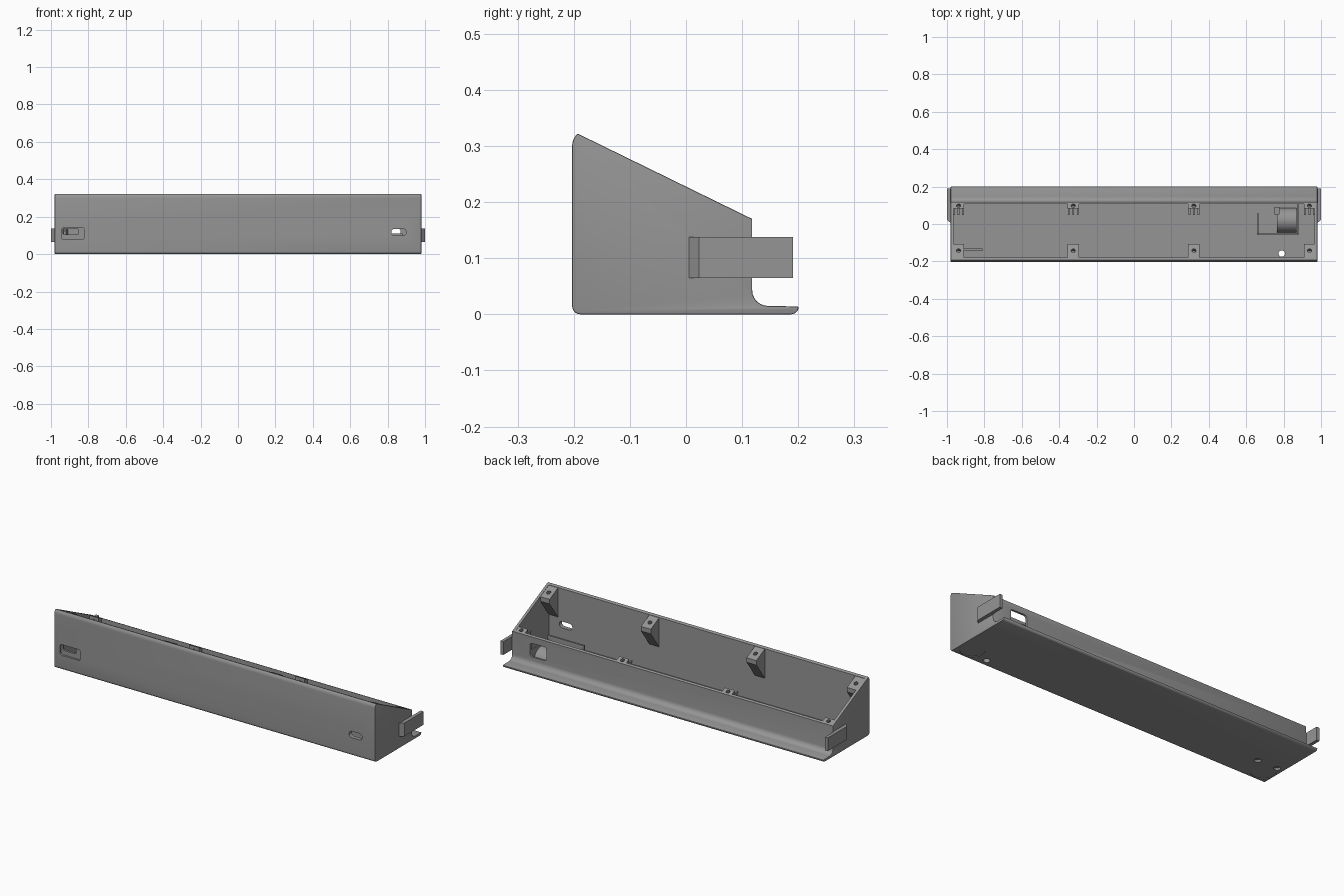
import bpy, bmesh, math
from mathutils import Matrix

if "Cube" in bpy.data.objects:
    bpy.data.objects.remove(bpy.data.objects["Cube"])

grey = bpy.data.materials.new("plain grey")
grey.diffuse_color = (0.30, 0.30, 0.30, 1)
grey.use_nodes = True
grey.node_tree.nodes["Principled BSDF"].inputs["Base Color"].default_value = grey.diffuse_color


def slope(y):
    """Height of the sloping rim at depth y."""
    return 0.17 + (0.118 - y) * 0.489


def finish(bm, name):
    bmesh.ops.recalc_face_normals(bm, faces=bm.faces)
    me = bpy.data.meshes.new(name)
    bm.to_mesh(me)
    bm.free()
    me.materials.append(grey)
    ob = bpy.data.objects.new(name, me)
    bpy.context.collection.objects.link(ob)
    return ob


def prism(name, pts, a, b, axis="x"):
    """Extrude a closed outline from a to b: (y,z) on x, (x,z) on y, (x,y) on z."""
    place = {"x": lambda p, t: (t, p[0], p[1]),
             "y": lambda p, t: (p[0], t, p[1]),
             "z": lambda p, t: (p[0], p[1], t)}[axis]
    bm = bmesh.new()
    lo = [bm.verts.new(place(p, a)) for p in pts]
    hi = [bm.verts.new(place(p, b)) for p in pts]
    bm.faces.new(lo)
    bm.faces.new(hi)
    n = len(pts)
    for i in range(n):
        j = (i + 1) % n
        bm.faces.new((lo[i], lo[j], hi[j], hi[i]))
    return finish(bm, name)


def box(name, x0, x1, y0, y1, z0, z1):
    return prism(name, [(x0, y0), (x1, y0), (x1, y1), (x0, y1)], z0, z1, "z")


def arc(cx, cy, r, a0, a1, n=6):
    return [(cx + r * math.cos(math.radians(a0 + (a1 - a0) * i / n)),
             cy + r * math.sin(math.radians(a0 + (a1 - a0) * i / n))) for i in range(n + 1)]


def rounded(u0, u1, v0, v1, r):
    return (arc(u1 - r, v1 - r, r, 0, 90) + arc(u0 + r, v1 - r, r, 90, 180)
            + arc(u0 + r, v0 + r, r, 180, 270) + arc(u1 - r, v0 + r, r, 270, 360))


def circle(cx, cy, r, n=32):
    return arc(cx, cy, r, 0, 360 - 360 / n, n - 1)


def cut(ob, *cutters):
    bpy.context.view_layer.objects.active = ob
    for c in cutters:
        m = ob.modifiers.new("cut", "BOOLEAN")
        m.operation, m.solver, m.object = "DIFFERENCE", "EXACT", c
        bpy.ops.object.modifier_apply(modifier=m.name)
        bpy.data.objects.remove(c)


# Wedge housing with a rounded back lip
outline = (arc(-0.188, 0.015, 0.015, 180, 270) + arc(0.187, 0.014, 0.014, 270, 360)
           + arc(0.146, 0.043, 0.028, 270, 180)
           + [(0.118, 0.17), (-0.194, slope(-0.194))]
           + arc(-0.173, 0.30, 0.030, 138, 180, 4))
housing = prism("housing", outline, -0.98, 0.98)
m = housing.modifiers.new("end_rounding", "BEVEL")
m.width, m.segments, m.limit_method, m.angle_limit = 0.005, 2, "ANGLE", math.radians(80)
bpy.context.view_layer.objects.active = housing
bpy.ops.object.modifier_apply(modifier=m.name)

# Hollow interior, window, front openings and mounting recesses
cut(housing,
    prism("cavity", [(-0.18, 0.014), (0.107, 0.014), (0.107, 0.4), (-0.18, 0.4)], -0.964, 0.964),
    prism("back_window", rounded(0.77, 0.87, 0.06, 0.135, 0.012), 0.09, 0.13, "y"),
    prism("front_pill", rounded(0.82, 0.90, 0.10, 0.135, 0.0174), -0.25, -0.15, "y"),
    prism("front_pocket", rounded(-0.945, -0.82, 0.08, 0.14, 0.012), -0.25, -0.192, "y"),
    prism("front_slot", rounded(-0.935, -0.855, 0.105, 0.135, 0.004), -0.25, -0.15, "y"),
    prism("left_foot_recess", circle(-0.915, -0.125, 0.062), -0.01, 0.003, "z"),
    prism("right_foot_recess", circle(0.905, -0.125, 0.062), -0.01, 0.003, "z"),
    prism("right_peg_hole", circle(0.79, -0.158, 0.017, 16), -0.01, 0.05, "z"),
    prism("left_hole_a", circle(-0.94, -0.055, 0.017, 16), -0.01, 0.05, "z"),
    prism("left_hole_b", circle(-0.82, -0.055, 0.017, 16), -0.01, 0.05, "z"))


# Screw bosses along both long walls, tapering down into the wall
def boss(name, x0, x1, wall, tip, hole_y, drop):
    top = lambda y: slope(y) - 0.002
    ob = prism(name, [(wall, top(wall)), (tip, top(tip)), (tip, top(tip) - 0.025),
                      (wall, top(wall) - drop)], x0, x1)
    bm = bmesh.new()
    bmesh.ops.create_cone(bm, cap_ends=True, segments=16, radius1=0.011, radius2=0.011, depth=0.05)
    bm.transform(Matrix.Translation(((x0 + x1) / 2, hole_y, top(hole_y)))
                 @ Matrix.Rotation(-math.atan(0.489), 4, "X"))
    cut(ob, finish(bm, "screw_hole"))


for i, x in enumerate((-0.938, -0.325, 0.32, 0.938)):
    w = 0.03
    boss(f"front_boss_{i}", x - w, x + w, -0.185, -0.107, -0.142, 0.17)
    boss(f"back_boss_{i}", x - w, x + w, 0.112, 0.082, 0.098, 0.06)
    # Ribs beside each back boss
    for k in (-0.024, 0, 0.024):
        prism(f"back_rib_{i}", [(0.112, 0.13), (0.084, 0.165), (0.048, 0.165),
                                (0.112, 0.08)], x + k - 0.005, x + k + 0.005)

# Side clips with a slanted front end, reaching past the back wall
for side, s in (("right", 1), ("left", -1)):
    prism(f"{side}_clip", [(s * 0.975, 0.005), (s * 0.98, 0.005), (s * 1.0, 0.023),
                           (s * 1.0, 0.191), (s * 0.982, 0.191), (s * 0.982, 0.115),
                           (s * 0.975, 0.115)], 0.065, 0.138, "z")

# Compartment behind the window
box("compartment_side", 0.658, 0.668, -0.06, 0.055, 0.012, 0.09)
box("compartment_front", 0.658, 0.88, -0.06, -0.05, 0.012, 0.11)
box("compartment_end", 0.872, 0.88, -0.06, 0.11, 0.012, 0.09)
prism("curved_cradle", arc(0.02, 0.015, 0.065, 0, 180, 12), 0.765, 0.87)
box("cradle_tab", 0.75, 0.778, 0.05, 0.09, 0.012, 0.10)

# Raised floor parts
plate = box("right_floor_plate", 0.76, 0.92, -0.183, -0.10, 0.012, 0.022)
cut(plate, prism("peg_hole", circle(0.79, -0.158, 0.017, 16), 0, 0.05, "z"))
box("left_floor_rib", -0.92, -0.81, -0.145, -0.13, 0.012, 0.03)
hanger = prism("keyhole_cover", rounded(-0.965, -0.795, -0.08, -0.01, 0.02), 0.012, 0.022, "z")
cut(hanger, prism("notch", rounded(-0.91, -0.85, -0.10, -0.045, 0.012), 0, 0.05, "z"),
    prism("notch_back", rounded(-0.915, -0.845, -0.03, 0.02, 0.012), 0, 0.05, "z"))

# Smooth the rounded areas, keep edges sharp
bpy.ops.object.select_all(action="DESELECT")
for ob in bpy.context.scene.objects:
    ob.select_set(True)
bpy.context.view_layer.objects.active = housing
bpy.ops.object.shade_smooth_by_angle(angle=math.radians(30))
